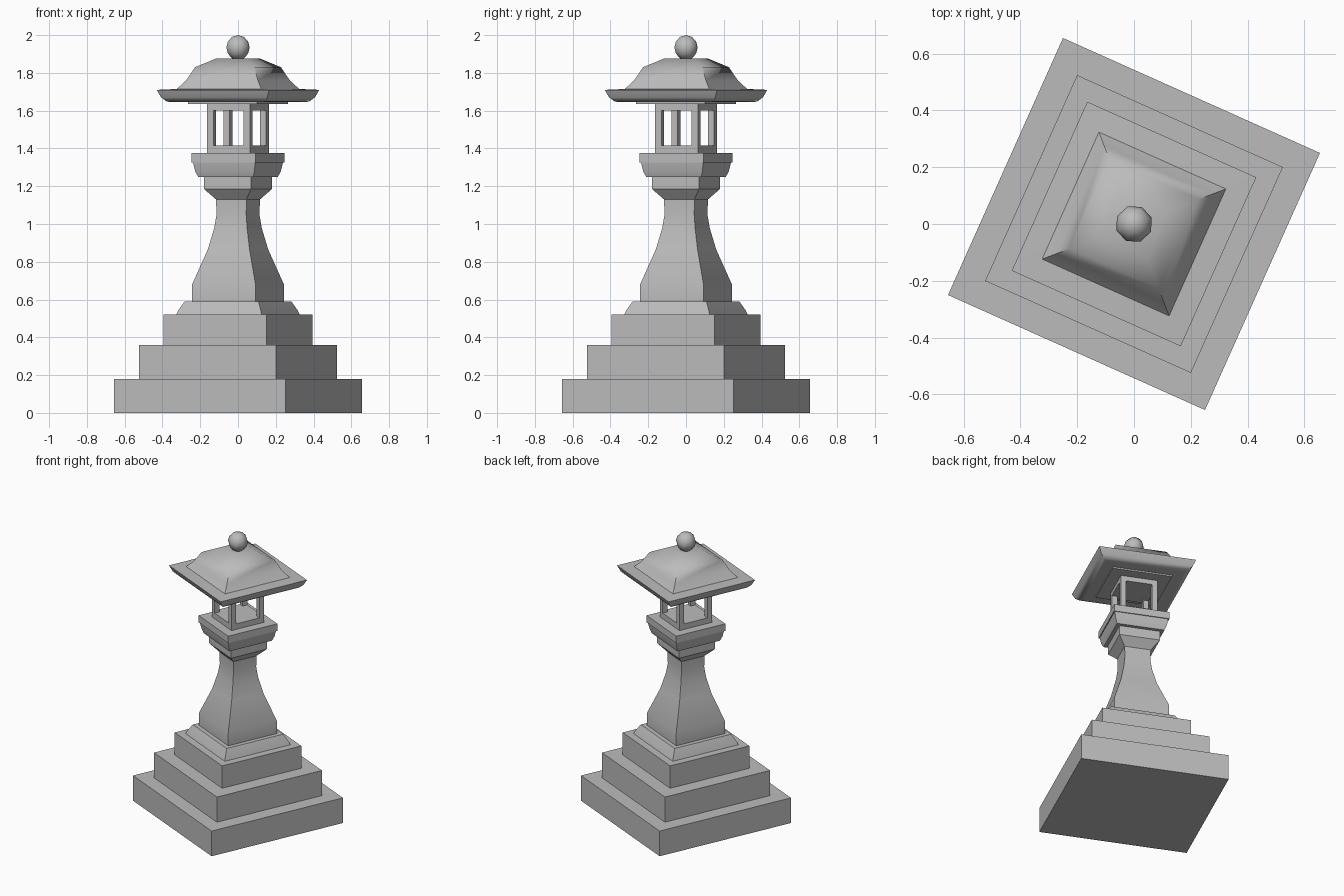
import bpy, bmesh, math
from mathutils import Matrix

cube = bpy.data.objects.get("Cube")
if cube:
    bpy.data.objects.remove(cube, do_unlink=True)

TURN = Matrix.Rotation(math.radians(-24.1), 4, 'Z')

stone = bpy.data.materials.new("grey_stone")
stone.use_nodes = True
GREY = (0.5, 0.5, 0.5, 1)
stone.diffuse_color = GREY
bsdf = stone.node_tree.nodes["Principled BSDF"]
bsdf.inputs["Base Color"].default_value = GREY
bsdf.inputs["Roughness"].default_value = 0.8


def finish(name, bm, smooth=None):
    """Turn the part to the lantern's heading and make it an object."""
    bmesh.ops.recalc_face_normals(bm, faces=bm.faces)
    bm.transform(TURN)
    mesh = bpy.data.meshes.new(name)
    bm.to_mesh(mesh)
    bm.free()
    mesh.materials.append(stone)
    obj = bpy.data.objects.new(name, mesh)
    bpy.context.collection.objects.link(obj)
    if smooth:
        bpy.ops.object.select_all(action='DESELECT')
        obj.select_set(True)
        bpy.context.view_layer.objects.active = obj
        bpy.ops.object.shade_smooth_by_angle(angle=math.radians(smooth))
    return obj


def square_loft(name, profile, smooth=None):
    """Stack square rings given as (half side, height) and close both ends."""
    bm = bmesh.new()
    rings = [[bm.verts.new((sx * h, sy * h, z))
              for sx, sy in ((-1, -1), (1, -1), (1, 1), (-1, 1))]
             for h, z in profile]
    for low, high in zip(rings, rings[1:]):
        for i in range(4):
            j = (i + 1) % 4
            bm.faces.new((low[i], low[j], high[j], high[i]))
    bm.faces.new(rings[0][::-1])
    bm.faces.new(rings[-1])
    return finish(name, bm, smooth)


def slab(name, half, bottom, top):
    return square_loft(name, [(half, bottom), (half, top)])


# Stepped base
slab("lower_step", 0.496, 0, 0.18)
slab("middle_step", 0.397, 0.18, 0.36)
slab("upper_step", 0.299, 0.36, 0.52)
square_loft("base_skirt", [(0.248, 0.52), (0.238, 0.545), (0.214, 0.59)], 30)

# Flared column and its capital
square_loft("column", [(0.184, 0.59), (0.184, 0.68), (0.121, 0.865),
                       (0.095, 0.98), (0.086, 1.05), (0.088, 1.13)], 30)
square_loft("capital", [(0.088, 1.13), (0.136, 1.185), (0.136, 1.25),
                        (0.160, 1.25), (0.172, 1.28), (0.180, 1.325)], 30)
slab("capital_slab", 0.186, 1.325, 1.375)

# Open fire box: sill, four posts, lintel
BOX, POST = 0.1235, 0.036
slab("fire_box_sill", BOX, 1.375, 1.415)
slab("fire_box_lintel", BOX, 1.6, 1.64)
bm = bmesh.new()
offset = BOX - POST / 2
for sx in (-1, 1):
    for sy in (-1, 1):
        bmesh.ops.create_cube(
            bm, size=1,
            matrix=Matrix.Translation((sx * offset, sy * offset, 1.5075))
            @ Matrix.Diagonal((POST, POST, 0.185, 1)))
finish("fire_box_posts", bm)

# Roof with an upturned eave and a domed top
slab("roof_plate", 0.2, 1.635, 1.65)
square_loft("roof", [(0.262, 1.645), (0.285, 1.648), (0.308, 1.67),
                     (0.326, 1.71), (0.245, 1.715), (0.208, 1.76),
                     (0.172, 1.83), (0.09, 1.875)], 45)

# Ball finial
bm = bmesh.new()
bmesh.ops.create_uvsphere(bm, u_segments=8, v_segments=6, radius=0.066,
                          matrix=Matrix.Translation((0, 0, 1.934)))
finish("finial", bm, 60)
